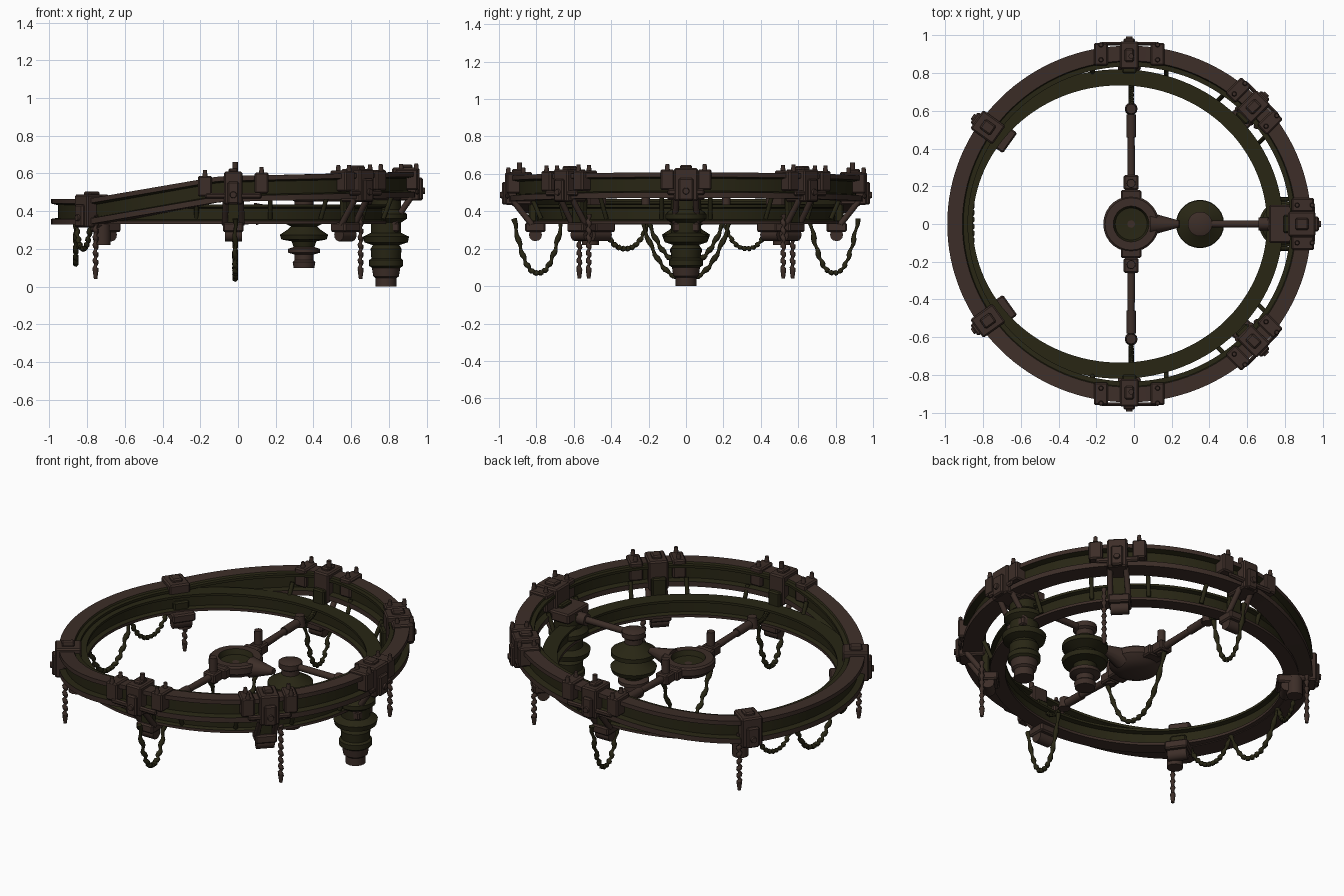
import bpy, bmesh
from math import sin, cos, pi, radians, atan2, hypot
from mathutils import Vector

cube = bpy.data.objects.get("Cube")
if cube:
    bpy.data.objects.remove(cube)


def material(name, rgb):
    m = bpy.data.materials.new(name)
    m.use_nodes = True
    m.diffuse_color = (*rgb, 1)
    m.node_tree.nodes["Principled BSDF"].inputs["Base Color"].default_value = (*rgb, 1)
    return m


BROWN = material("rust_brown", (0.046, 0.027, 0.021))
OLIVE = material("dark_olive", (0.021, 0.019, 0.007))


def finish(name, bm, mats, smooth=False):
    bmesh.ops.recalc_face_normals(bm, faces=bm.faces)
    me = bpy.data.meshes.new(name)
    bm.to_mesh(me)
    bm.free()
    for m in mats:
        me.materials.append(m)
    ob = bpy.data.objects.new(name, me)
    bpy.context.collection.objects.link(ob)
    if smooth:
        bpy.ops.object.select_all(action='DESELECT')
        ob.select_set(True)
        bpy.context.view_layer.objects.active = ob
        bpy.ops.object.shade_smooth_by_angle(angle=radians(35))
    return ob


def box(name, loc, size, mat=BROWN, turn=0, bevel=0.008):
    bm = bmesh.new()
    bmesh.ops.create_cube(bm, size=1)
    bmesh.ops.scale(bm, vec=size, verts=bm.verts)
    bmesh.ops.bevel(bm, geom=bm.edges[:], offset=bevel, segments=1, affect='EDGES')
    ob = finish(name, bm, [mat])
    ob.location, ob.rotation_euler.z = loc, turn
    return ob


def rod(name, a, b, r1, r2=None, mat=BROWN, sides=12):
    a, b = Vector(a), Vector(b)
    bm = bmesh.new()
    bmesh.ops.create_cone(bm, cap_ends=True, segments=sides, radius1=r1,
                          radius2=r1 if r2 is None else r2, depth=(b - a).length)
    ob = finish(name, bm, [mat], True)
    ob.location = (a + b) / 2
    ob.rotation_euler = (b - a).to_track_quat('Z', 'Y').to_euler()
    return ob


def sweep(name, section, cx, rx, ry, height, olive, n=128, closed=True):
    """Carry a (radial, vertical) section around an ellipse."""
    bm = bmesh.new()
    rows = []
    for i in range(n):
        t = 2 * pi * i / n
        rows.append([bm.verts.new((cx + (rx + r) * cos(t), (ry + r) * sin(t),
                     height(cx + rx * cos(t)) + z)) for r, z in section])
    k = len(section)
    for i in range(n):
        a, b = rows[i], rows[(i + 1) % n]
        for j in range(k):
            f = bm.faces.new((a[j], b[j], b[(j + 1) % k], a[(j + 1) % k]))
            f.material_index = 1 if j in olive else 0
    return finish(name, bm, [BROWN, OLIVE], True)


def lathe(name, profile, x, y, olive, n=28):
    bm = bmesh.new()
    rows = [[bm.verts.new((x + r * cos(2 * pi * i / n), y + r * sin(2 * pi * i / n), z))
             for i in range(n)] for r, z in profile]
    for j in range(len(rows) - 1):
        for i in range(n):
            f = bm.faces.new((rows[j][i], rows[j][(i + 1) % n],
                              rows[j + 1][(i + 1) % n], rows[j + 1][i]))
            f.material_index = int(olive(profile[j], profile[j + 1]))
    bm.faces.new(rows[0])
    bm.faces.new(rows[-1])
    return finish(name, bm, [BROWN, OLIVE], True)


def rope(name, path, n=44, mat=OLIVE):
    cu = bpy.data.curves.new(name, 'CURVE')
    cu.dimensions, cu.bevel_depth, cu.bevel_resolution = '3D', 0.012, 1
    cu.use_fill_caps = True
    sp = cu.splines.new('POLY')
    sp.points.add(n)
    for i, p in enumerate(sp.points):
        wob = 0.004 * sin(i * pi / 2)
        x, y, z = path(i / n)
        p.co = (x + wob, y + wob, z, 1)
        p.radius = (1.35, 1.0, 0.7, 1.0)[i % 4]
    cu.materials.append(mat)
    ob = bpy.data.objects.new(name, cu)
    bpy.context.collection.objects.link(ob)


def swag(name, a, b, low):
    """Rope hanging between two points, down to the given height."""
    a, b = Vector(a), Vector(b)

    def path(t):
        p = a.lerp(b, t)
        sag = (1 - abs(2 * t - 1) ** 2.4)
        p.z += (low - (a.z + b.z) / 2) * sag
        return p
    rope(name, path)


# Outer ring: low on one side, ramping up to a flat run
def rise(x):
    if x < -0.8:
        return 0.395
    if x < -0.1:
        return 0.395 + (x + 0.8) / 0.7 * 0.12
    return 0.515 + (x + 0.1) * 0.022


CX, RX, RY = -0.025, 0.965, 0.945
i_beam = [(0, 0.07), (0, 0.045), (-0.035, 0.037), (-0.035, -0.03), (0, -0.036), (0, -0.066),
          (-0.11, -0.066), (-0.11, -0.036), (-0.075, -0.03), (-0.075, 0.037),
          (-0.11, 0.045), (-0.11, 0.06), (-0.085, 0.06), (-0.08, 0.07)]
sweep("outer_ring", i_beam, CX, RX, RY, rise, {1, 2, 3, 7, 8, 9, 10, 11, 12})

# Inner ring: flat channel beam
channel = [(0, 0.05), (0, 0.036), (-0.022, 0.03), (-0.022, -0.03), (0, -0.036), (0, -0.052),
           (-0.085, -0.052), (-0.085, -0.036), (-0.06, -0.03), (-0.06, 0.03),
           (-0.085, 0.036), (-0.085, 0.05)]
sweep("inner_ring", channel, -0.075, 0.865, 0.82, lambda x: 0.385,
      {0, 1, 2, 3, 7, 8, 9, 10, 11})


# Clamps joining the two rings
def clamp(name, deg, width, pads):
    t = radians(deg)
    px, py = CX + RX * cos(t), RY * sin(t)
    ang = atan2(py / RY ** 2, (px - CX) / RX ** 2)
    h = rise(px)

    def at(rad, tan, z):
        return (px + rad * cos(ang) - tan * sin(ang), py + rad * sin(ang) + tan * cos(ang), z)

    def block(part, rad, tan, z, size, mat=BROWN):
        box(f"{name}_{part}", at(rad, tan, z), size, mat, ang)

    block("collar", -0.05, 0, h + 0.005, (0.145, width, 0.175))
    block("outer_plate", 0.022, 0, h - 0.02, (0.035, width * 0.6, 0.12))
    block("cap", -0.05, 0, h + 0.095, (0.07, width * 0.5, 0.03))
    rod(f"{name}_outer_bolt", at(0.02, 0, h - 0.03), at(0.05, 0, h - 0.03), 0.022, 0.016)
    # Hanger down to the inner ring
    low = 0.30
    block("hanger", -0.125, 0, (h + low) / 2, (0.045, width * 0.75, h - low), OLIVE)
    block("foot", -0.14, 0, 0.315, (0.11, width * 1.1, 0.05))
    rod(f"{name}_drum", at(-0.14, -width * 0.45, 0.275), at(-0.14, width * 0.45, 0.275), 0.035)
    for s in (-1, 1):
        rod(f"{name}_stay", at(-0.02, s * width * 0.4, h - 0.06),
            at(-0.12, s * width * 0.45, 0.33), 0.016)
        if pads:
            block("pad", -0.045, s * pads, rise(at(0, s * pads, 0)[0]) + 0.03,
                  (0.12, 0.075, 0.11))
            for r in (-0.075, 0.005):
                q = at(r, s * pads, 0)
                top = rise(q[0]) + 0.08
                rod(f"{name}_stud", (q[0], q[1], top), (q[0], q[1], top + 0.035), 0.014, 0.01)
            block("tie_rail", 0.01, s * pads / 2, h - 0.035, (0.02, pads, 0.03))
            rod(f"{name}_tie", at(-0.11, s * pads * 1.3, h - 0.02),
                at(-0.17, s * pads * 1.3, 0.36), 0.012, mat=OLIVE)


clamp("main_clamp", 0, 0.13, 0.1)
for side, s in (("left", 1), ("right", -1)):
    clamp(f"{side}_mid_clamp", 90 * s, 0.1, 0.15)
    clamp(f"{side}_front_clamp", 44 * s, 0.11, 0.12)
    clamp(f"{side}_low_clamp", 145 * s, 0.12, 0)
    rod(f"{side}_top_pin", (-0.015, s * 0.89, 0.6), (-0.015, s * 0.89, 0.66), 0.014)
    rod(f"{side}_corner_drum", (-0.72, s * 0.51, 0.22), (-0.72, s * 0.51, 0.34), 0.045)

# Hub: dished plate with a rim and a pointed nose
lathe("hub_dish", [(0.07, 0.33), (0.12, 0.35), (0.148, 0.38), (0.148, 0.415), (0.138, 0.425),
                   (0.095, 0.425), (0.085, 0.395), (0.02, 0.39)], -0.015, 0,
      lambda a, b: b[0] < 0.09 and a[1] > 0.39)
rod("hub_nose", (0.09, 0, 0.385), (0.24, 0, 0.4), 0.06, 0.018)
for s in (-1, 1):
    box("hub_lug", (-0.015, s * 0.145, 0.39), (0.11, 0.07, 0.06))
    box("arm_socket", (-0.015, s * 0.22, 0.39), (0.08, 0.08, 0.06))
    rod("hub_post", (-0.015, s * 0.215, 0.35), (-0.015, s * 0.215, 0.5), 0.026, 0.022)
    rod("hub_arm", (-0.015, s * 0.23, 0.39), (-0.015, s * 0.6, 0.4), 0.021, 0.017)
    rod("arm_sleeve", (-0.015, s * 0.46, 0.397), (-0.015, s * 0.58, 0.4), 0.025)
    rod("arm_tip", (-0.015, s * 0.61, 0.375), (-0.015, s * 0.61, 0.44), 0.034, 0.026)

# Stacked insulators hanging at the main clamp
lathe("inner_insulator", [(0.055, 0.1), (0.06, 0.13), (0.05, 0.14), (0.05, 0.17), (0.085, 0.18),
                          (0.085, 0.2), (0.055, 0.21), (0.065, 0.24), (0.12, 0.25),
                          (0.128, 0.275), (0.09, 0.3), (0.07, 0.32), (0.125, 0.345),
                          (0.125, 0.37), (0.075, 0.4), (0.05, 0.42), (0.05, 0.45),
                          (0.065, 0.46), (0.065, 0.49), (0.04, 0.5)], 0.35, 0,
      lambda a, b: 0.2 < a[1] < 0.42)
lathe("outer_insulator", [(0.055, 0), (0.055, 0.045), (0.068, 0.055), (0.075, 0.1), (0.09, 0.11),
                          (0.09, 0.14), (0.078, 0.15), (0.082, 0.2), (0.07, 0.22),
                          (0.115, 0.235), (0.122, 0.265), (0.08, 0.285), (0.08, 0.34),
                          (0.11, 0.36), (0.11, 0.385), (0.08, 0.41), (0.08, 0.5)], 0.785, 0,
      lambda a, b: a[1] > 0.09)
rod("feed_pipe", (0.35, 0, 0.47), (0.76, 0, 0.47), 0.019)
rod("pipe_collar", (0.66, 0, 0.47), (0.74, 0, 0.47), 0.035)
box("insulator_yoke", (0.79, 0, 0.49), (0.15, 0.2, 0.06))

# Ropes: straight tails, side loops, hub loop and low swags
for s in (-1, 1):
    for x, y in ((-0.755, 0.57), (0.65, 0.52)):
        rope("rope_tail", lambda t, x=x, y=y: (x, s * y, 0.38 - 0.31 * t), 30, BROWN)
        rod("tail_weight", (x, s * y, 0.04), (x, s * y, 0.09), 0.009, 0.016)
    swag("side_loop", (-0.015, s * 0.92, 0.36), (-0.015, s * 0.66, 0.37), 0.07)
    swag("arm_link", (-0.015, s * 0.62, 0.41), (-0.015, s * 0.76, 0.42), 0.38)
    swag("low_swag", (-0.78, s * 0.45, 0.34), (-0.86, s * 0.2, 0.34), 0.2)
swag("middle_swag", (-0.86, -0.2, 0.34), (-0.86, 0.2, 0.34), 0.12)
swag("hub_loop", (-0.015, -0.24, 0.36), (-0.015, 0.24, 0.36), 0.04)
